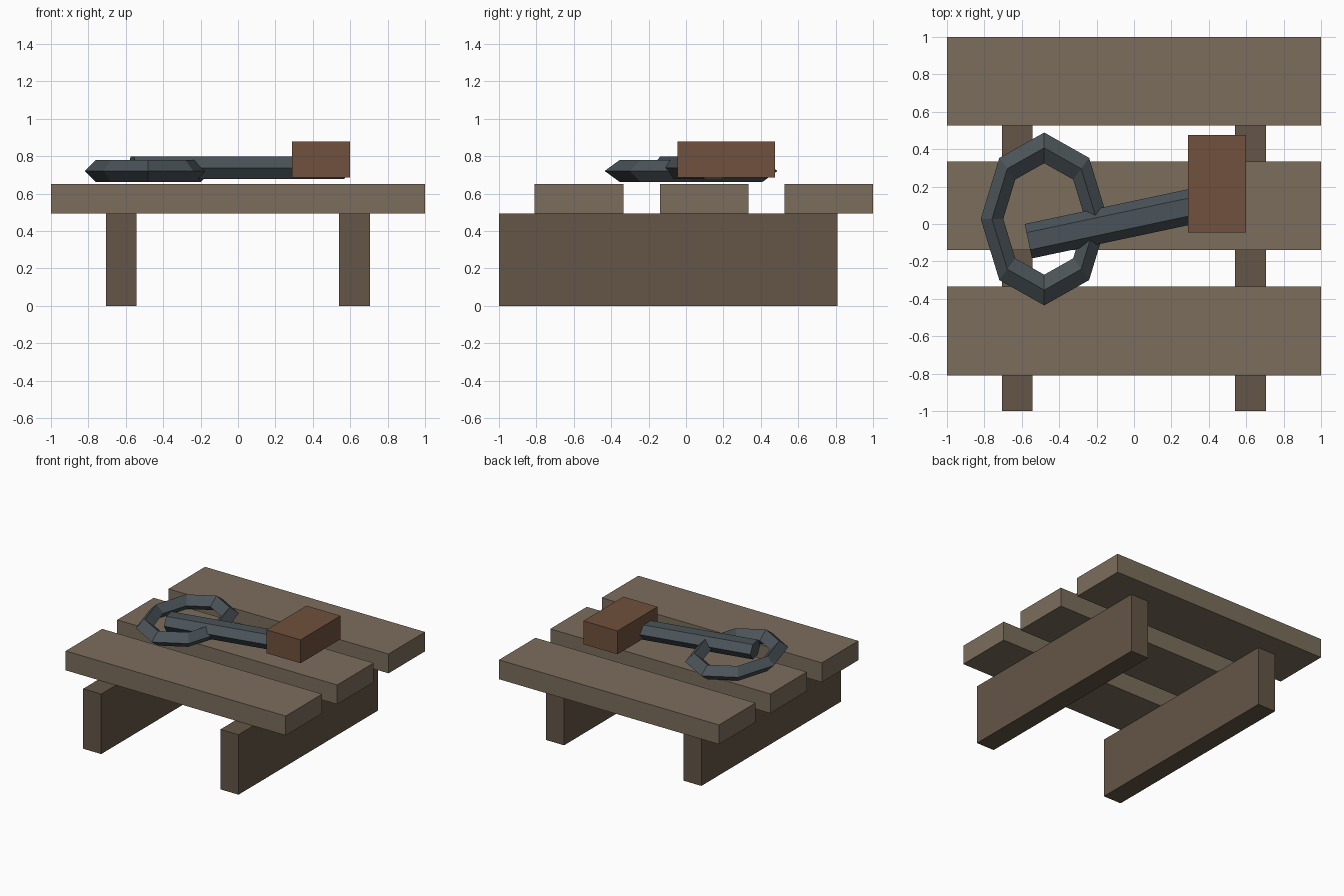
import bpy
from math import radians, cos, sin

if "Cube" in bpy.data.objects:
    bpy.data.objects.remove(bpy.data.objects["Cube"])


def material(name, rgb):
    m = bpy.data.materials.new(name)
    m.diffuse_color = (*rgb, 1)
    m.use_nodes = True
    m.node_tree.nodes["Principled BSDF"].inputs["Base Color"].default_value = m.diffuse_color
    return m


PLANK = material("weathered_wood", (0.20, 0.155, 0.107))
BEAM = material("dark_wood", (0.127, 0.092, 0.062))
BLOCK = material("red_wood", (0.16, 0.083, 0.047))
IRON = material("dark_iron", (0.07, 0.088, 0.1))


def finish(name, mat):
    o = bpy.context.object
    o.name = name
    o.data.materials.append(mat)
    return o


def box(name, lo, hi, mat):
    bpy.ops.mesh.primitive_cube_add(size=1, location=[(a + b) / 2 for a, b in zip(lo, hi)])
    bpy.context.object.scale = [b - a for a, b in zip(lo, hi)]
    return finish(name, mat)


# Supporting beams
for side, x in (("left", -0.625), ("right", 0.623)):
    box(side + "_beam", (x - 0.082, -1, 0), (x + 0.082, 0.81, 0.493), BEAM)

# Table planks
for side, y in (("front", -0.572), ("middle", 0.097), ("back", 0.763)):
    box(side + "_plank", (-1, y - 0.237, 0.493), (1, y + 0.237, 0.652), PLANK)

# Wooden block on the end of the handle
box("wooden_block", (0.29, -0.045, 0.687), (0.60, 0.475, 0.879), BLOCK)

# Flattened hexagonal iron handle, lying at an angle
length, turn = 1.15, radians(12)
bpy.ops.mesh.primitive_cylinder_add(
    vertices=6, radius=0.094, depth=length,
    location=(-0.565 + cos(turn) * length / 2, -0.092 + sin(turn) * length / 2, 0.738),
    rotation=(0, radians(90), turn))
bpy.context.object.scale = (0.75, 1, 1)
finish("iron_handle", IRON)

# Eight-sided oval ring with a diamond cross-section
bpy.ops.mesh.primitive_torus_add(
    major_segments=8, minor_segments=4, major_radius=0.38, minor_radius=0.082,
    location=(-0.48, 0.027, 0.721))
bpy.context.object.scale = (0.735, 1, 0.73)
finish("iron_ring", IRON)
